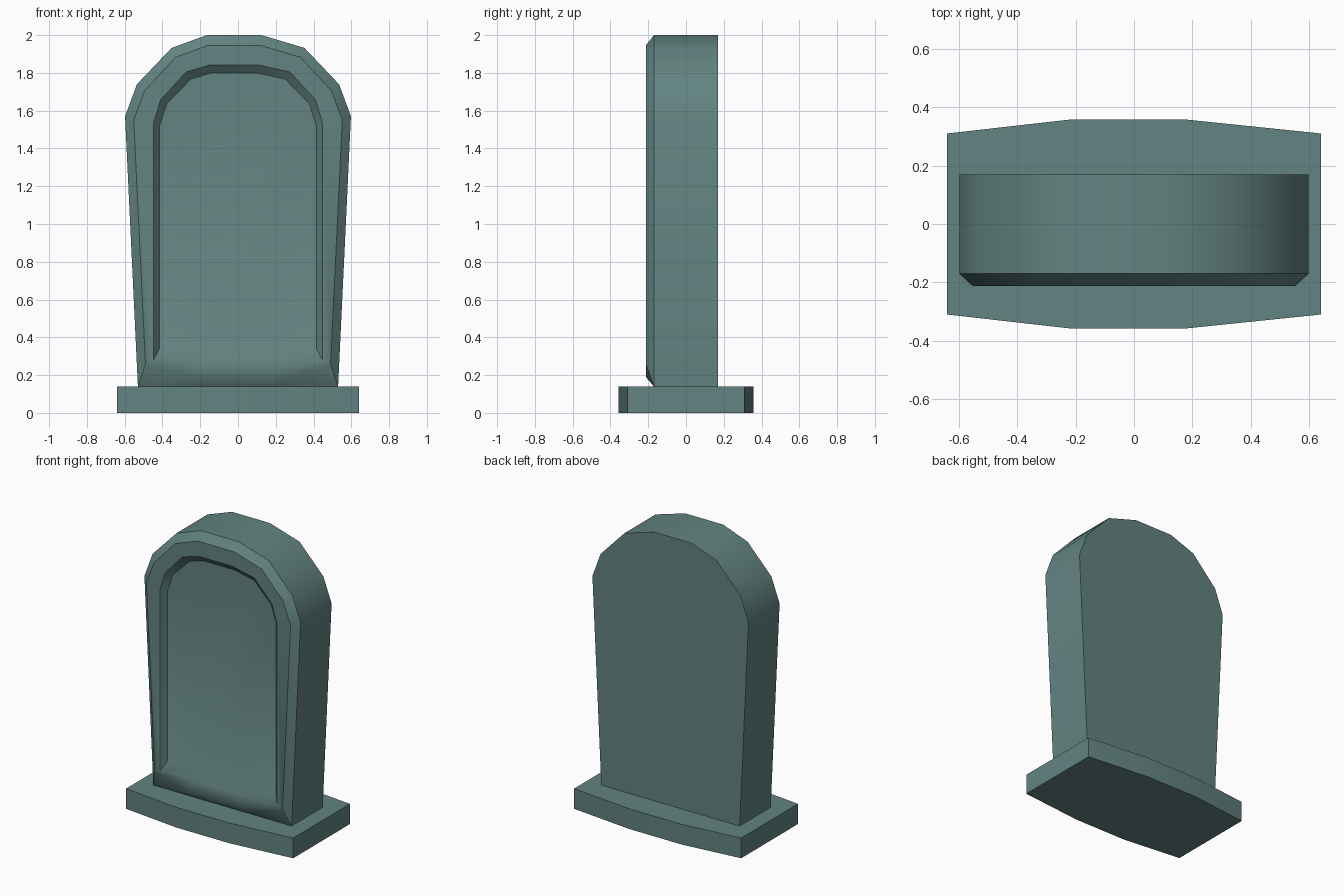
import bpy, bmesh, math

if "Cube" in bpy.data.objects:
    bpy.data.objects.remove(bpy.data.objects["Cube"])

stone = bpy.data.materials.new("grey teal stone")
stone.diffuse_color = (0.122, 0.228, 0.218, 1)
stone.use_nodes = True
stone.node_tree.nodes["Principled BSDF"].inputs["Base Color"].default_value = stone.diffuse_color


def outline(right):
    """Mirror a right-hand outline; its first and last points sit slightly off centre."""
    left = []
    for i, (x, z) in enumerate(right):
        shift = 0.04 if i in (0, len(right) - 1) else 0
        left.append((-x - shift, z))
    return right + left[::-1]


def loft(name, rings):
    """Skin a stack of equal-length 3D rings and cap both ends."""
    bm = bmesh.new()
    loops = [[bm.verts.new(p) for p in ring] for ring in rings]
    n = len(loops[0])
    for a, b in zip(loops, loops[1:]):
        for i in range(n):
            j = (i + 1) % n
            bm.faces.new((a[i], a[j], b[j], b[i]))
    bm.faces.new(loops[0])
    bm.faces.new(loops[-1])
    bmesh.ops.recalc_face_normals(bm, faces=bm.faces)
    me = bpy.data.meshes.new(name)
    bm.to_mesh(me)
    bm.free()
    me.materials.append(stone)
    ob = bpy.data.objects.new(name, me)
    bpy.context.collection.objects.link(ob)
    bpy.ops.object.select_all(action='DESELECT')
    ob.select_set(True)
    bpy.context.view_layer.objects.active = ob
    bpy.ops.object.shade_smooth_by_angle(angle=math.radians(35))
    return ob


# Plinth: low slab with bowed front and back
plan = outline([(0.185, -0.357), (0.64, -0.31), (0.64, 0.31), (0.185, 0.357)])
loft("plinth", [[(x, y, z) for x, y in plan] for z in (0, 0.14)])

# Headstone: rounded top, chamfered front rim, recessed panel
body = outline([(0.185, 0.14), (0.53, 0.14), (0.598, 1.57), (0.535, 1.74),
                (0.352, 1.932), (0.125, 2.0)])
face = outline([(0.185, 0.19), (0.49, 0.26), (0.552, 1.55), (0.495, 1.705),
                (0.33, 1.883), (0.12, 1.945)])
panel_rim = outline([(0.15, 0.28), (0.447, 0.28), (0.447, 1.535), (0.41, 1.657),
                     (0.275, 1.805), (0.107, 1.842)])
panel = outline([(0.15, 0.34), (0.416, 0.34), (0.416, 1.52), (0.377, 1.637),
                 (0.25, 1.767), (0.10, 1.80)])
layers = [(body, 0.17), (body, -0.17), (face, -0.213),
          (panel_rim, -0.213), (panel, -0.177)]
loft("headstone", [[(x, y, z) for x, z in ring] for ring, y in layers])
